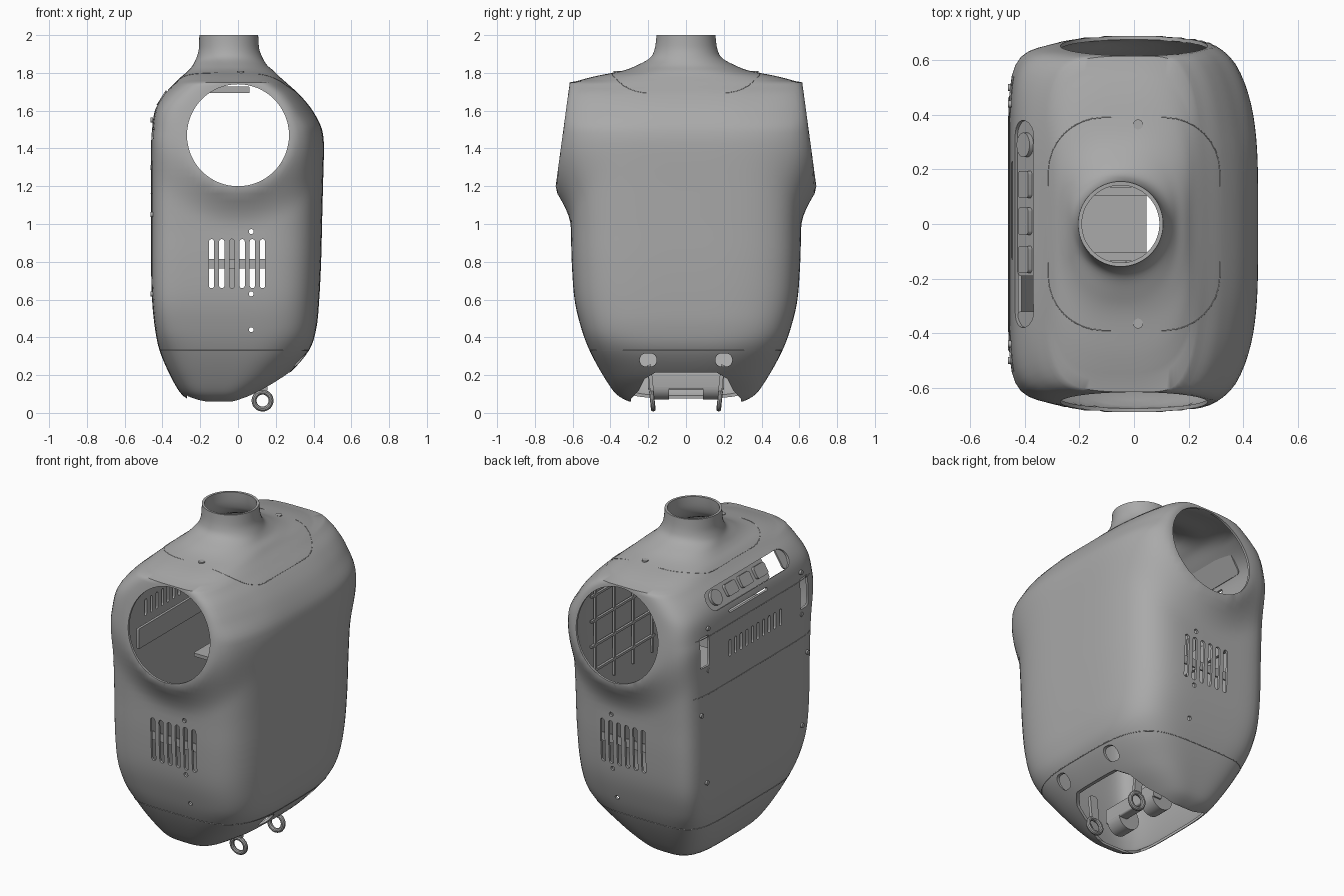
import bpy, bmesh, math
from mathutils import Euler, Vector

if "Cube" in bpy.data.objects:
    bpy.data.objects.remove(bpy.data.objects["Cube"], do_unlink=True)

grey = bpy.data.materials.new("plain grey")
grey.use_nodes = True
grey.diffuse_color = (0.4, 0.4, 0.4, 1)
grey.node_tree.nodes["Principled BSDF"].inputs["Base Color"].default_value = grey.diffuse_color

FACE_Y = (90, 0, 0)       # slab lying in the x-z plane
FACE_X = (90, 0, 90)      # slab lying in the y-z plane
FLAT = (0, 0, 0)
POCKET = (-58, 0, 90)     # slab lying on the sloped rear shoulder


def finish(name, bm):
    bmesh.ops.recalc_face_normals(bm, faces=bm.faces)
    mesh = bpy.data.meshes.new(name)
    bm.to_mesh(mesh)
    bm.free()
    mesh.materials.append(grey)
    obj = bpy.data.objects.new(name, mesh)
    bpy.context.collection.objects.link(obj)
    smooth(obj)
    return obj


def smooth(obj):
    obj.data.shade_smooth()
    obj.data.set_sharp_from_angle(angle=math.radians(35))


def rounded(w, h, r, steps=8):
    pts = []
    for q, (sx, sy) in enumerate(((1, 1), (-1, 1), (-1, -1), (1, -1))):
        for i in range(steps + 1):
            a = math.pi / 2 * (q + i / steps)
            pts.append((sx * (w / 2 - r) + r * math.cos(a), sy * (h / 2 - r) + r * math.sin(a)))
    return pts


def add_prism(bm, pts, depth, loc, rot):
    turn = Euler([math.radians(a) for a in rot]).to_matrix()
    ends = [[bm.verts.new(turn @ Vector((x, y, z)) + Vector(loc)) for x, y in pts]
            for z in (-depth / 2, depth / 2)]
    bm.faces.new(ends[0][::-1])
    bm.faces.new(ends[1])
    for i in range(len(pts)):
        j = (i + 1) % len(pts)
        bm.faces.new((ends[0][i], ends[0][j], ends[1][j], ends[1][i]))


def slab(name, w, h, r, depth, loc, rot=FLAT):
    bm = bmesh.new()
    add_prism(bm, rounded(w, h, max(r, 0.001), 8 if r > 0.004 else 1), depth, loc, rot)
    bmesh.ops.remove_doubles(bm, verts=bm.verts, dist=0.0001)
    return finish(name, bm)


def seam(name, points, cyclic=True):
    curve = bpy.data.curves.new(name, "CURVE")
    curve.dimensions = "3D"
    curve.bevel_depth = 0.002
    curve.bevel_resolution = 1
    spline = curve.splines.new("POLY")
    spline.points.add(len(points) - 1)
    for p, co in zip(spline.points, points):
        p.co = (*co, 1)
    spline.use_cyclic_u = cyclic
    curve.materials.append(grey)
    bpy.context.collection.objects.link(bpy.data.objects.new(name, curve))


# Torso sections: height, rear x, front x, half width, rear and front squareness
ROWS = [
    (.06, -.24, .04, .30, 3, 3), (.1, -.30, .11, .37, 4, 3), (.2, -.36, .26, .44, 5, 3),
    (.33, -.415, .375, .51, 6, 3.5), (.45, -.44, .415, .555, 8, 4), (.6, -.455, .43, .59, 9, 4),
    (.8, -.46, .44, .605, 9, 4), (1, -.46, .445, .61, 9, 4), (1.2, -.46, .45, .62, 9, 4),
    (1.4, -.46, .455, .64, 9, 4), (1.5, -.455, .445, .64, 8, 4), (1.6, -.44, .395, .632, 7, 3.5),
    (1.68, -.40, .33, .622, 5, 3.5), (1.74, -.34, .265, .612, 4, 3), (1.78, -.30, .22, .49, 3.5, 3),
    (1.81, -.265, .19, .34, 3, 2.7), (1.84, -.24, .155, .26, 2.5, 2.3), (1.88, -.22, .13, .19, 2, 2),
    (1.93, -.207, .112, .165, 2, 2), (2, -.205, .107, .156, 2, 2)]
ARM_Z, ARM_R = 1.47, 0.27


def section(row, count=128):
    z, x0, x1, hy, rear, front = row
    mid, hx = (x0 + x1) / 2, (x1 - x0) / 2
    pts = []
    for i in range(count):
        a = math.tau * (i + 0.5) / count
        c, s = math.cos(a), math.sin(a)
        n = front if c > 0 else rear
        k = (abs(c) ** n + abs(s) ** n) ** (-1 / n)
        x, y = mid + hx * k * c, hy * k * s
        # flare the sides out to the tilted arm rims
        t = min(max((math.hypot(x, z - ARM_Z) - ARM_R - 0.02) / 0.2, 0), 1)
        if z < 1.75:
            w = (1 - t) ** 2 * min(max((abs(y) - 0.35) / 0.2, 0), 1)
            rim = 0.69 - (z - 1.2) * 0.136
            y += math.copysign(w * (rim - abs(y)), y)
        pts.append((x, y, z))
    return pts


def blend(i, t):
    p = [ROWS[min(max(i + k, 0), len(ROWS) - 1)] for k in (-1, 0, 1, 2)]
    out = []
    for a, b, c, d in zip(*p):
        # limited slopes keep the curve free of overshoot
        m0 = (c - a) / 2 if (b - a) * (c - b) > 0 else 0
        m1 = (d - b) / 2 if (c - b) * (d - c) > 0 else 0
        lim = 2 * abs(c - b)
        m0, m1 = (max(-lim, min(lim, m)) for m in (m0, m1))
        out.append(b + m0 * t + (3 * (c - b) - 2 * m0 - m1) * t * t + (2 * (b - c) + m0 + m1) * t ** 3)
    return out


bm = bmesh.new()
rows = [blend(i, k / 5) for i in range(len(ROWS) - 1) for k in range(5)] + [ROWS[-1]]
rings = [[bm.verts.new(p) for p in section(r)] for r in rows]
bm.faces.new(rings[0][::-1])
for low, high in zip(rings, rings[1:]):
    for i in range(len(low)):
        j = (i + 1) % len(low)
        bm.faces.new((low[i], low[j], high[j], high[i]))
torso = finish("torso_shell", bm)

# Openings cut through the shell
VENT_X = [-.14 + .054 * i for i in range(6)]
cut = bmesh.new()
for s in (-1, 1):
    add_prism(cut, rounded(2 * ARM_R, 2 * ARM_R, ARM_R, 16), .25, (0, s * .685, ARM_Z), FACE_Y)
    for x in VENT_X:
        add_prism(cut, rounded(.028, .26, .0139, 4), .2, (x, s * .6, .79), FACE_Y)
    for z in (.96, .63, .44):
        add_prism(cut, rounded(.026, .026, .0129, 4), .2, (.07, s * .6, z), FACE_Y)
    add_prism(cut, rounded(.09, .07, .034), .25, (.38, s * .2, .28), FACE_X)
    add_prism(cut, rounded(.08, .18, .01, 2), .06, (-.46, s * .47, 1.42), FACE_X)
for i in range(10):
    add_prism(cut, rounded(.02, .1, .0099, 4), .1, (-.46, .24 - .053 * i, 1.36), FACE_X)
add_prism(cut, rounded(.36, .018, .0089, 4), .1, (-.45, .05, 1.57), FACE_X)
add_prism(cut, rounded(.76, .12, .0599), .08, (-.41, 0, 1.665), POCKET)
arch = [(.29, -.1), (.29, .075), (.25, .12), (.22, .18), (.16, .215)]
add_prism(cut, arch + [(-y, z) for y, z in arch[::-1]], .8, (.13, 0, 0), FACE_X)
cutter = finish("opening_cutter", cut)
cutter.hide_render = True

shell = torso.modifiers.new("thickness", "SOLIDIFY")
shell.thickness, shell.offset = 0.014, -1
holes = torso.modifiers.new("openings", "BOOLEAN")
holes.object, holes.operation, holes.solver = cutter, "DIFFERENCE", "EXACT"
bpy.context.view_layer.objects.active = torso
for m in ("thickness", "openings"):
    bpy.ops.object.modifier_apply(modifier=m)
bpy.data.objects.remove(cutter, do_unlink=True)
smooth(torso)
bpy.context.view_layer.update()

# Panel seams
collar = []
for x, y in rounded(.63, .78, .2):
    hit, co, normal, face = torso.ray_cast(Vector((x, y, 3)), Vector((0, 0, -1)))
    if hit:
        collar.append(co)
seam("collar_seam", collar)
seam("lower_seam", section(ROWS[3]))
for z in (1.17, 1.5):
    row = min(rows, key=lambda r: abs(r[0] - z))
    seam("rear_panel_seam", [p for p in section(row) if p[0] < -.43], False)

# Rear control pocket
slab("pocket_floor", .58, .13, .02, .01, (-.388, .1, 1.658), POCKET)
slab("pocket_floor_end", .07, .13, .02, .01, (-.388, -.355, 1.658), POCKET)
slab("round_button", .09, .09, .0449, .025, (-.396, .29, 1.663), POCKET)
for y in (.145, .01, -.13):
    slab("button", .1, .07, .015, .025, (-.396, y, 1.663), POCKET)

# Screws
for y, z in ((.44, 1.55), (.44, 1.3), (.5, 1.05), (.45, .63)):
    for s in (-1, 1):
        slab("rear_screw", .026, .026, .0129, .012, (-.456, s * y, z), FACE_X)
for s in (-1, 1):
    slab("collar_screw", .036, .036, .0179, .012, (.015, s * .365, 1.803))

# Hip joint brackets
for s in (-1, 1):
    bpy.ops.mesh.primitive_torus_add(major_radius=.045, minor_radius=.013, major_segments=32,
                                     minor_segments=10, location=(.13, s * .178, .065),
                                     rotation=(math.radians(90 - s * 6), 0, 0))
    ring = bpy.context.object
    ring.name = "hip_ring"
    ring.data.materials.append(grey)
    smooth(ring)
    slab("hip_arm", .05, .15, .015, .02, (.13, s * .187, .18), (90 - s * 6, 0, 0))
    slab("hip_motor", .14, .14, .0699, .1, (-.04, s * .14, .14), FACE_Y)
slab("hip_crossbar", .06, .09, .01, .4, (0, 0, .17), FACE_Y)

# Inner frame
slab("inner_shelf", .25, .3, .01, .02, (-.08, .02, 1.1))
slab("inner_post", .03, .6, .002, .1, (-.032, 0, .8), FACE_Y)
slab("vent_bar", .36, .05, .002, .01, (0, .56, .79), FACE_Y)
slab("vent_bar", .36, .05, .002, .01, (0, -.56, .79), FACE_Y)
for s in (-1, 1):
    slab("neck_brace", .24, .035, .002, .03, (-.06, s * .12, 1.71), FACE_Y)
slab("control_board", .7, .12, .005, .015, (-.42, 0, 1.22), FACE_X)
for y in (-.28, -.1, .08, .26):
    slab("chest_rib", .014, .6, .002, .014, (.42, y, 1.2), FACE_X)
for z in (1, 1.15, 1.3, 1.45):
    slab("chest_rib", .6, .014, .002, .014, (.42, 0, z), FACE_X)
